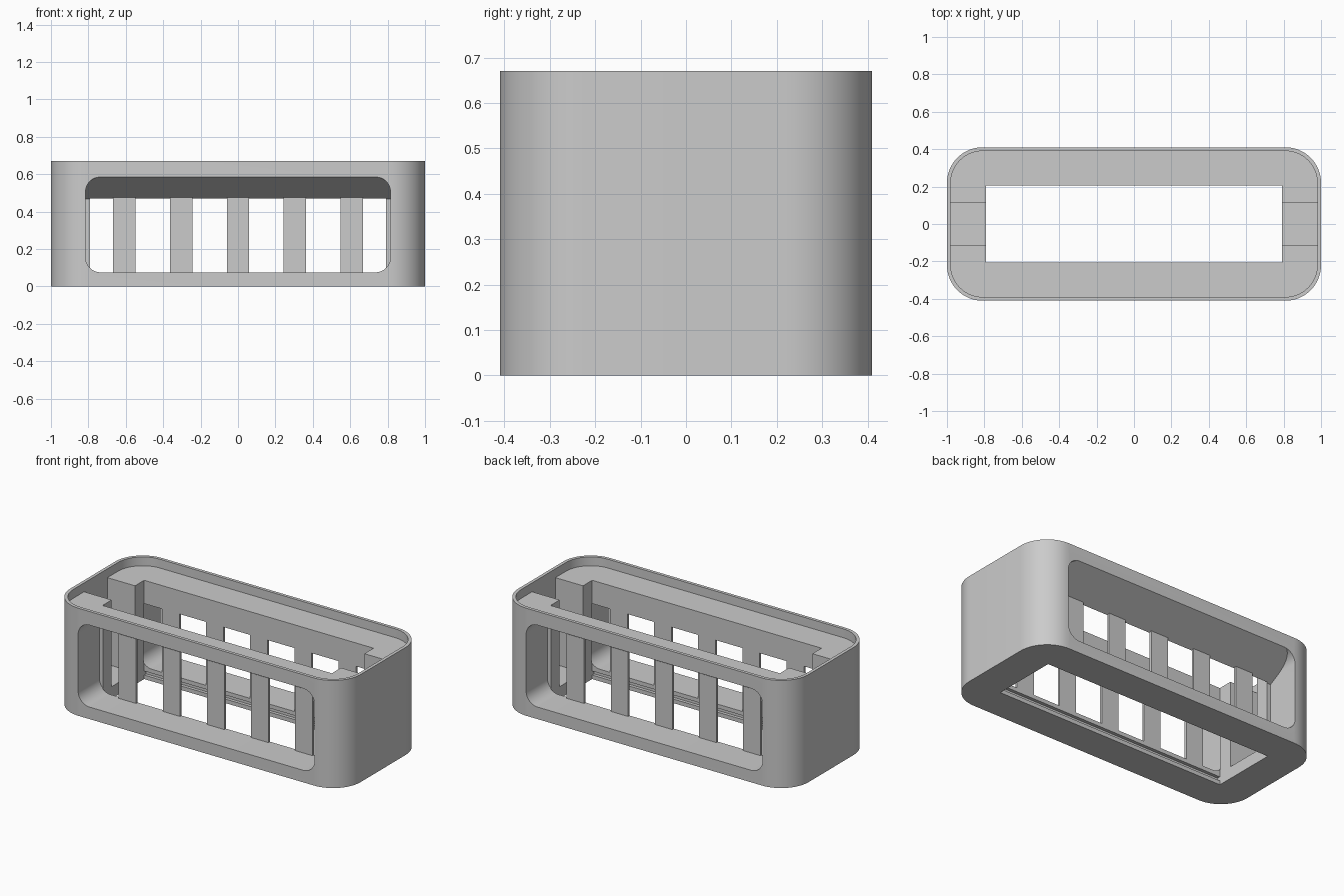
import bpy, bmesh, math
from mathutils import Vector

if "Cube" in bpy.data.objects:
    bpy.data.objects.remove(bpy.data.objects["Cube"], do_unlink=True)

GREY = (0.6, 0.6, 0.6, 1)
grey = bpy.data.materials.new("light grey")
grey.use_nodes = True
grey.diffuse_color = GREY
grey.node_tree.nodes["Principled BSDF"].inputs["Base Color"].default_value = GREY

WELL_X, WELL_Y = 0.79, 0.205      # central opening, half sizes
SILL, LINTEL = 0.075, 0.47        # window bottom and inner top
POCKET_TOP, LEDGE, TOP = 0.585, 0.615, 0.67


def make_object(name, bm):
    bmesh.ops.recalc_face_normals(bm, faces=bm.faces)
    mesh = bpy.data.meshes.new(name)
    bm.to_mesh(mesh)
    bm.free()
    mesh.materials.append(grey)
    obj = bpy.data.objects.new(name, mesh)
    bpy.context.collection.objects.link(obj)
    return obj


def box(name, low, high):
    bm = bmesh.new()
    bmesh.ops.create_cube(bm, size=1)
    low, high = Vector(low), Vector(high)
    for v in bm.verts:
        v.co = (low + high) / 2 + v.co * (high - low)
    return make_object(name, bm)


def rounded_prism(half_u, half_v, radius, start, end, place, steps=12):
    """Extrude a rounded rectangle; place maps (u, v, depth) to a point."""
    bm = bmesh.new()
    outline = []
    for corner, (su, sv) in enumerate(((1, 1), (-1, 1), (-1, -1), (1, -1))):
        for i in range(steps + 1):
            a = math.pi / 2 * (corner + i / steps)
            outline.append((su * (half_u - radius) + radius * math.cos(a),
                            sv * (half_v - radius) + radius * math.sin(a)))
    rings = [[bm.verts.new(place(u, v, d)) for u, v in outline] for d in (start, end)]
    n = len(outline)
    for i in range(n):
        j = (i + 1) % n
        bm.faces.new((rings[0][i], rings[0][j], rings[1][j], rings[1][i]))
    for ring in rings:
        bm.faces.new(ring)
    bmesh.ops.recalc_face_normals(bm, faces=bm.faces)
    return bm


def upright(u, v, d):
    return (u, v, d)


def cut(target, cutter):
    cutter.hide_render = True
    mod = target.modifiers.new("cut", "BOOLEAN")
    mod.operation, mod.solver, mod.object = "DIFFERENCE", "EXACT", cutter
    bpy.context.view_layer.objects.active = target
    bpy.ops.object.modifier_apply(modifier=mod.name)
    bpy.data.objects.remove(cutter, do_unlink=True)


# Outer housing
housing = make_object("housing", rounded_prism(1, 0.41, 0.19, 0, TOP, upright, 16))

# Shallow recess that leaves the thin top rim, then the central well
cut(housing, make_object("rim_cutter",
    rounded_prism(0.98, 0.39, 0.17, LEDGE, TOP + 0.1, upright, 16)))
cut(housing, box("well_cutter", (-WELL_X, -WELL_Y, -0.1), (WELL_X, WELL_Y, 0.8)))

# Upright slots in both ends
for side in (-1, 1):
    xs = sorted((side * 0.7, side * 0.98))
    cut(housing, box("slot_cutter", (xs[0], -0.115, SILL), (xs[1], 0.115, 0.8)))

# Wide window pockets, front and back, with a sloping ceiling
for side in (-1, 1):
    mid = (SILL + POCKET_TOP) / 2
    bm = rounded_prism(0.815, (POCKET_TOP - SILL) / 2, 0.08, side * 0.5, side * 0.2,
                       lambda u, v, d: (u, d, mid + v))
    rise, run = POCKET_TOP - LINTEL, 0.41 - WELL_Y
    geom = bm.verts[:] + bm.edges[:] + bm.faces[:]
    res = bmesh.ops.bisect_plane(bm, geom=geom, plane_co=(0, side * WELL_Y, LINTEL),
                                 plane_no=(0, -side * rise, run), clear_outer=True)
    rim = [e for e in res["geom_cut"] if isinstance(e, bmesh.types.BMEdge)]
    bmesh.ops.holes_fill(bm, edges=[e for e in rim if e.is_boundary], sides=0)
    cut(housing, make_object("pocket_cutter", bm))

# Long groove in the inner face of each sill
for side in (-1, 1):
    ys = sorted((side * 0.19, side * 0.225))
    cut(housing, box("groove_cutter", (-WELL_X, ys[0], 0.025), (WELL_X, ys[1], 0.05)))

# Thin window bars
for side, label in ((-1, "front"), (1, "back")):
    for i in range(5):
        x = (i - 2) * 0.304
        ys = sorted((side * WELL_Y, side * 0.22))
        box(f"{label}_bar_{i + 1}", (x - 0.06, ys[0], SILL - 0.01),
            (x + 0.06, ys[1], LINTEL + 0.006))

# Smooth the rounded corners only
bpy.ops.object.select_all(action="DESELECT")
housing.select_set(True)
bpy.context.view_layer.objects.active = housing
bpy.ops.object.shade_smooth_by_angle(angle=math.radians(25))
